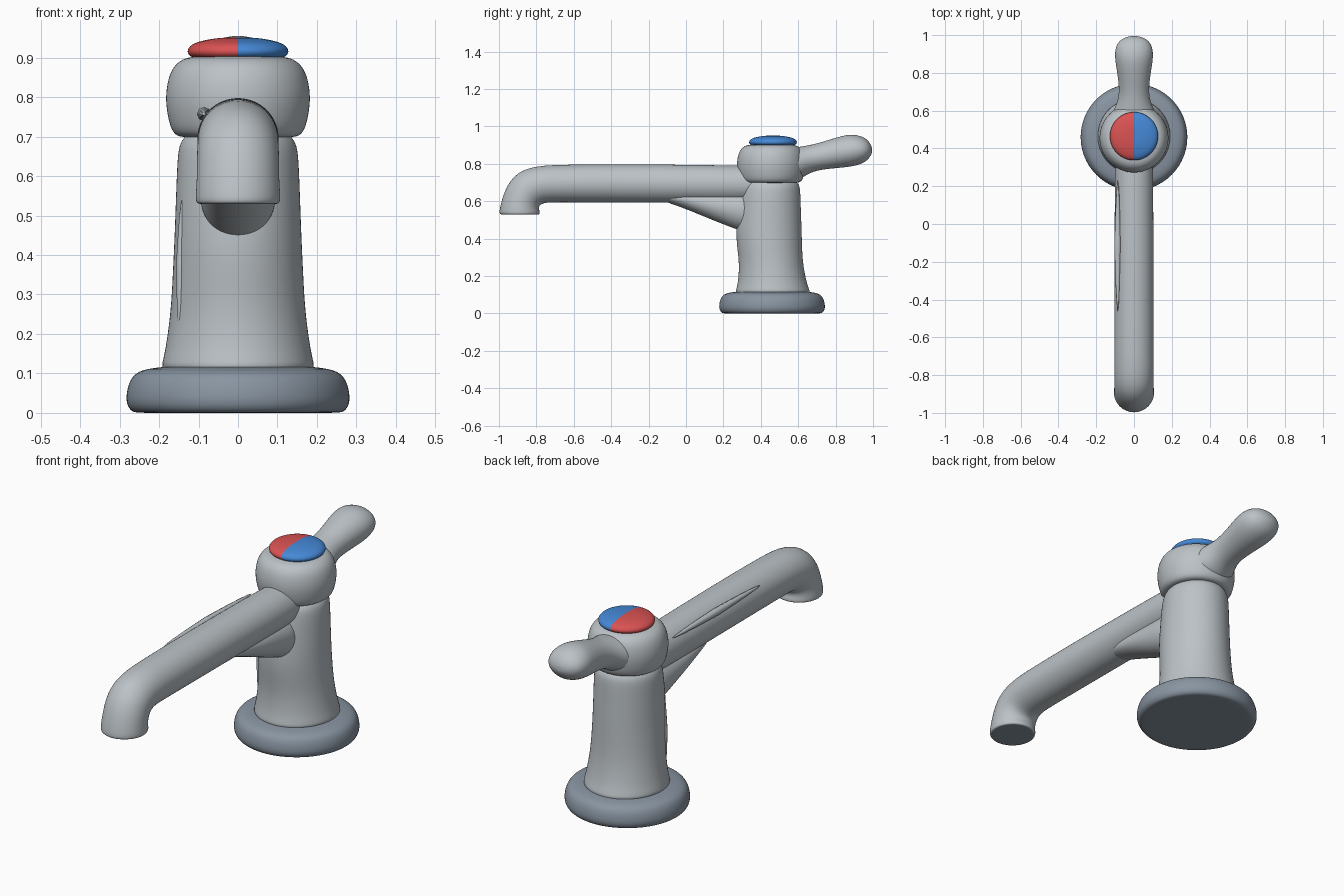
import bpy, bmesh, math
from mathutils import Vector

if "Cube" in bpy.data.objects:
    bpy.data.objects.remove(bpy.data.objects["Cube"], do_unlink=True)


def material(name, rgb):
    m = bpy.data.materials.new(name)
    m.use_nodes = True
    m.diffuse_color = (*rgb, 1)
    m.node_tree.nodes["Principled BSDF"].inputs["Base Color"].default_value = (*rgb, 1)
    return m


METAL = material("brushed metal", (0.50, 0.54, 0.57))
SLATE = material("slate grey", (0.25, 0.30, 0.36))
RED = material("hot red", (0.70, 0.085, 0.085))
BLUE = material("cold blue", (0.06, 0.25, 0.68))


def loft(name, rings, mats, rule=None, sides=24, levels=2):
    """Skin oval rings; each ring is (edge point yz, opposite point yz, half width in x)."""
    bm = bmesh.new()
    loops, centres = [], []
    for (ya, za), (yb, zb), half in rings:
        a, b = Vector((0, ya, za)), Vector((0, yb, zb))
        mid, arm = (a + b) / 2, (a - b) / 2
        loop = []
        for i in range(sides):
            t = 2 * math.pi * i / sides
            loop.append(bm.verts.new(mid + arm * math.cos(t) + Vector((half * math.sin(t), 0, 0))))
        loops.append(loop)
        centres.append(mid)
    for lo, hi in zip(loops, loops[1:]):
        for i in range(sides):
            j = (i + 1) % sides
            bm.faces.new((lo[i], lo[j], hi[j], hi[i]))
    for k in (0, -1):
        pole = bm.verts.new(centres[k])
        for i in range(sides):
            bm.faces.new((loops[k][i], loops[k][(i + 1) % sides], pole))
    bmesh.ops.recalc_face_normals(bm, faces=bm.faces)
    for f in bm.faces:
        f.smooth = True
        if rule:
            f.material_index = rule(f)
    mesh = bpy.data.meshes.new(name)
    bm.to_mesh(mesh)
    bm.free()
    for m in mats:
        mesh.materials.append(m)
    ob = bpy.data.objects.new(name, mesh)
    bpy.context.collection.objects.link(ob)
    if levels:
        sub = ob.modifiers.new("smooth", 'SUBSURF')
        sub.levels = sub.render_levels = levels
    return ob


def stack(profile, y):
    """Round level rings from (radius, height) pairs."""
    return [((y - r, z), (y + r, z), r) for r, z in profile]


# Round foot
loft("base", stack([(0.25, 0), (0.272, 0.001), (0.286, 0.022), (0.286, 0.05), (0.277, 0.085),
                    (0.255, 0.107), (0.21, 0.115), (0.17, 0.118)], 0.46), [SLATE])

# Column, leaning slightly forward where it meets the spout support
column = [(0.10, 0.25, 0.68, 0.205), (0.13, 0.272, 0.655, 0.19), (0.25, 0.285, 0.628, 0.172),
          (0.35, 0.272, 0.622, 0.167), (0.45, 0.264, 0.62, 0.162), (0.60, 0.28, 0.614, 0.157),
          (0.675, 0.29, 0.612, 0.153), (0.695, 0.305, 0.60, 0.14), (0.72, 0.33, 0.58, 0.12)]
loft("column", [((f, z), (b, z), w) for z, f, b, w in column], [METAL])

# Rounded head over the column
loft("head", stack([(0.13, 0.698), (0.158, 0.70), (0.174, 0.722), (0.185, 0.78), (0.184, 0.82),
                    (0.174, 0.865), (0.15, 0.894), (0.12, 0.902), (0.08, 0.905)], 0.455), [METAL])

# Two-tone button
loft("button", stack([(0.10, 0.897), (0.12, 0.90), (0.133, 0.914), (0.122, 0.934),
                      (0.085, 0.945), (0.04, 0.951)], 0.465), [RED, BLUE],
     lambda f: int(f.calc_center_median().x > 0))

# Lever handle: top point, bottom point, half width
loft("handle", [((0.50, 0.88), (0.52, 0.71), 0.13), ((0.58, 0.887), (0.60, 0.71), 0.115),
                ((0.63, 0.896), (0.65, 0.745), 0.09), ((0.69, 0.906), (0.70, 0.765), 0.078),
                ((0.77, 0.931), (0.78, 0.775), 0.085), ((0.85, 0.955), (0.87, 0.782), 0.10),
                ((0.90, 0.958), (0.925, 0.794), 0.103), ((0.95, 0.945), (0.965, 0.813), 0.09),
                ((0.98, 0.92), (0.986, 0.84), 0.06), ((0.994, 0.89), (0.995, 0.86), 0.022)], [METAL])

# Spout with a downturned end and dark outlet
loft("spout", [((0.45, 0.79), (0.45, 0.59), 0.10), ((0.2, 0.793), (0.2, 0.59), 0.103),
               ((-0.3, 0.80), (-0.3, 0.592), 0.104), ((-0.68, 0.797), (-0.68, 0.594), 0.104),
               ((-0.79, 0.79), (-0.74, 0.593), 0.104), ((-0.88, 0.768), (-0.77, 0.587), 0.104),
               ((-0.945, 0.71), (-0.784, 0.575), 0.105), ((-0.98, 0.63), (-0.786, 0.56), 0.105),
               ((-0.997, 0.56), (-0.782, 0.548), 0.108), ((-0.999, 0.537), (-0.78, 0.535), 0.108),
               ((-0.993, 0.529), (-0.786, 0.529), 0.103), ((-0.97, 0.529), (-0.80, 0.529), 0.085)],
     [METAL, SLATE],
     lambda f: int(f.normal.z < -0.9 and f.calc_center_median().z < 0.535))

# Tapered support under the spout
loft("spout_support", [((0.36, 0.66), (0.36, 0.42), 0.10), ((0.27, 0.66), (0.27, 0.448), 0.095),
                       ((0.12, 0.66), (0.12, 0.508), 0.088), ((-0.04, 0.66), (-0.04, 0.575), 0.075),
                       ((-0.14, 0.66), (-0.14, 0.605), 0.05)], [METAL])


# Slim raised ribs
def rib(name, start, end, size):
    a, b = Vector(start), Vector(end)
    bm = bmesh.new()
    bmesh.ops.create_uvsphere(bm, u_segments=8, v_segments=12, radius=1)
    for v in bm.verts:
        # Stretch the middle so only the ends taper
        v.co.z = math.copysign(abs(v.co.z) ** 2, v.co.z)
    axis = (b - a).to_track_quat('Z', 'Y')
    for v in bm.verts:
        v.co = (a + b) / 2 + axis @ Vector((v.co.x * size, v.co.y * size, v.co.z * (b - a).length / 2))
    for f in bm.faces:
        f.smooth = True
    mesh = bpy.data.meshes.new(name)
    bm.to_mesh(mesh)
    bm.free()
    mesh.materials.append(METAL)
    bpy.context.collection.objects.link(bpy.data.objects.new(name, mesh))


rib("spout_rib", (-0.086, -0.46, 0.757), (-0.086, 0.23, 0.757), 0.018)
rib("column_rib", (-0.148, 0.372, 0.2), (-0.142, 0.372, 0.54), 0.012)
